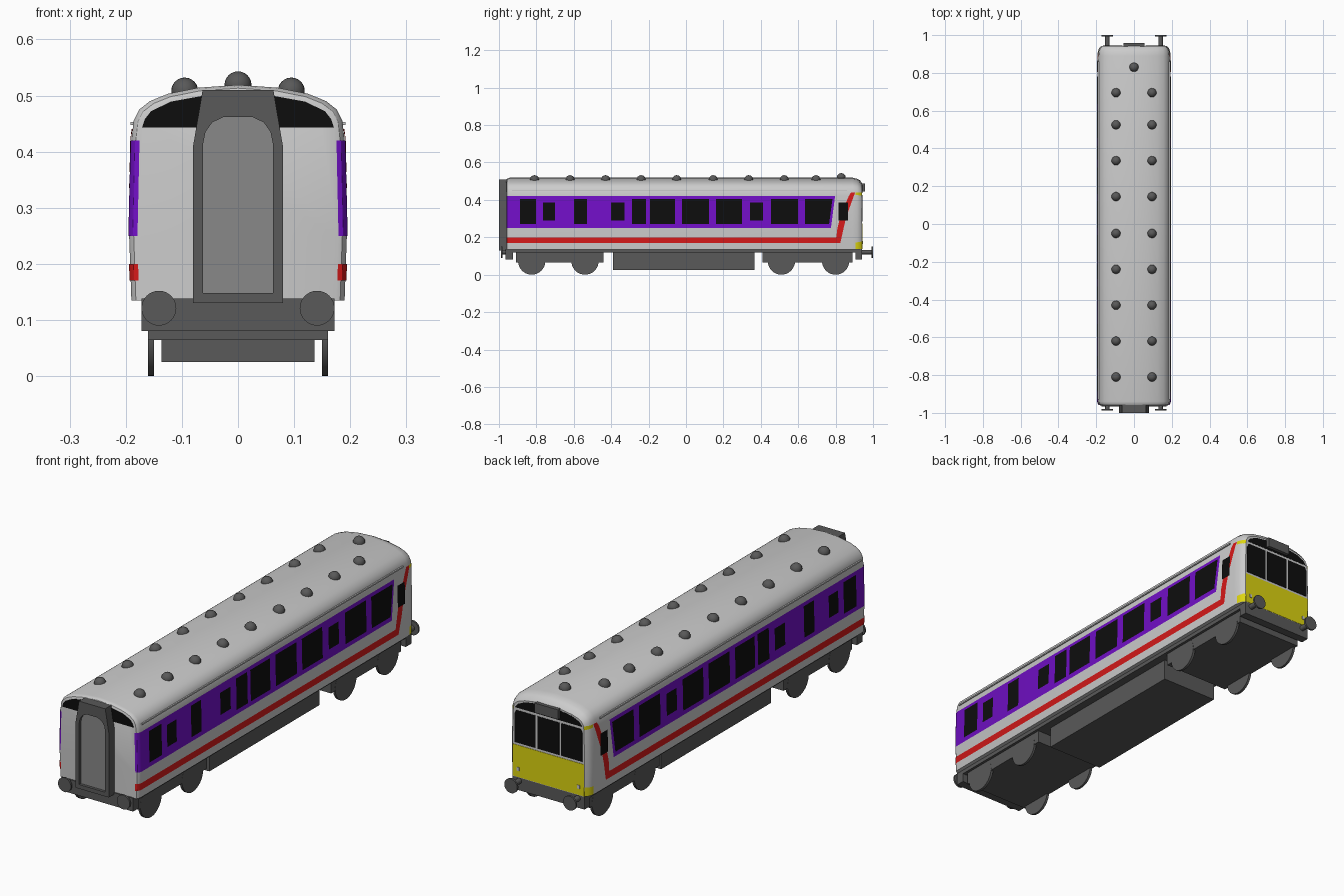
import bpy, bmesh, math

if "Cube" in bpy.data.objects:
    bpy.data.objects.remove(bpy.data.objects["Cube"])

def material(name, r, g, b):
    m = bpy.data.materials.new(name)
    m.diffuse_color = (r, g, b, 1)
    m.use_nodes = True
    m.node_tree.nodes["Principled BSDF"].inputs["Base Color"].default_value = m.diffuse_color
    return m

DARK = material("dark_grey", .10, .10, .10)
MID = material("mid_grey", .25, .25, .25)
BLACK = material("black_glass", .004, .004, .004)
PURPLE = material("purple", .17, .005, .58)
RED = material("red", .68, .01, .01)
YELLOW = material("yellow", .72, .66, .005)

# half cross-section (x, z) and length stations (y, side inset, roof drop)
PROFILE = [(.190, .135), (.194, .25), (.190, .42), (.186, .455), (.176, .475),
           (.157, .49), (.125, .503), (.07, .514), (0, .519)]
STATIONS = [(-.96, .016, .012), (-.957, .008, .006), (-.95, .003, .002), (-.94, 0, 0),
            (.89, 0, 0), (.915, .003, .006), (.93, .009, .014), (.942, .02, .032)]

def lerp(table, t, col):
    for a, b in zip(table, table[1:]):
        if a[0] <= t <= b[0]:
            return a[col] + (b[col] - a[col]) * (t - a[0]) / (b[0] - a[0])
    return table[0][col] if t < table[0][0] else table[-1][col]

def side_x(y, z):
    width = lerp([(q, p) for p, q in PROFILE], z, 1)
    return width * (1 - lerp(STATIONS, y, 1) / .19)

def finish(bm, name, mat=None, mirror=False):
    me = bpy.data.meshes.new(name)
    bm.to_mesh(me)
    bm.free()
    ob = bpy.data.objects.new(name, me)
    bpy.context.collection.objects.link(ob)
    if mat:
        me.materials.append(mat)
    if mirror:
        ob.modifiers.new("mirror", 'MIRROR')
    return ob

def box(name, x, y, z, mat=None, mirror=False):
    bm = bmesh.new()
    bmesh.ops.create_cube(bm, size=1)
    for v in bm.verts:
        for i, (lo, hi) in enumerate((x, y, z)):
            v.co[i] = lo if v.co[i] < 0 else hi
    return finish(bm, name, mat, mirror)

def cylinder(name, centre, r, length, axis, mat, seg=32):
    bpy.ops.mesh.primitive_cylinder_add(
        vertices=seg, radius=r, depth=length, location=centre,
        rotation=(0, math.pi / 2, 0) if axis == 'x' else (math.pi / 2, 0, 0))
    ob = bpy.context.object
    ob.name = name
    ob.data.materials.append(mat)

# panels that follow the body side; each ribbon is a list of (low, high) (y, z) pairs
def ribbons(name, items, mat, off):
    bm = bmesh.new()
    for pairs in items:
        vs = [[bm.verts.new((side_x(y, z) + off, y, z)) for y, z in p] for p in pairs]
        for a, b in zip(vs, vs[1:]):
            bm.faces.new((a[0], b[0], b[1], a[1]))
    finish(bm, name, mat, True)

def band(y0, y1, z0, z1):
    ys = [y0] + [s[0] for s in STATIONS if y0 < s[0] < y1] + [y1]
    return [((y, z0), (y, z1)) for y in ys]

# flat plate in the x-z plane made from outlines (inner outlines become holes)
def plate(name, outlines, y0, y1, mat=None):
    cu = bpy.data.curves.new(name, 'CURVE')
    cu.dimensions, cu.fill_mode, cu.extrude = '2D', 'BOTH', (y1 - y0) / 2
    for pts in outlines:
        sp = cu.splines.new('POLY')
        sp.points.add(len(pts) - 1)
        for p, (x, z) in zip(sp.points, pts):
            p.co = (x, z, 0, 1)
        sp.use_cyclic_u = True
    ob = bpy.data.objects.new(name, cu)
    bpy.context.collection.objects.link(ob)
    ob.location.y = (y0 + y1) / 2
    ob.rotation_euler.x = math.pi / 2
    bpy.ops.object.select_all(action='DESELECT')
    ob.select_set(True)
    bpy.context.view_layer.objects.active = ob
    bpy.ops.object.convert(target='MESH')
    if mat:
        ob.data.materials.clear()
        ob.data.materials.append(mat)

def sym(half):
    return half + [(-x, z) for x, z in reversed(half)]

def rect(x0, x1, z0, z1):
    return [(x0, z0), (x1, z0), (x1, z1), (x0, z1)]

# body shell with rounded ends
bm = bmesh.new()
rings = []
for y, ix, iz in STATIONS:
    half = [(x * (1 - ix / .19), z - iz * max(0, z - .42) / .1) for x, z in PROFILE]
    loop = half + [(-x, z) for x, z in reversed(half[:-1])]
    rings.append([bm.verts.new((x, y, z)) for x, z in loop])
for a, b in zip(rings, rings[1:]):
    for i in range(len(a)):
        j = (i + 1) % len(a)
        bm.faces.new((a[i], a[j], b[j], b[i]))
bm.faces.new(rings[0])
bm.faces.new(rings[-1])
bmesh.ops.recalc_face_normals(bm, faces=bm.faces)
finish(bm, "body_shell")

# side livery
purple = band(-.96, .775, .25, .42) + [((.797, .42), (.797, .42001))]
ribbons("purple_band", [purple], PURPLE, .0015)
slash = [((.80, .17), (.825, .17)), ((.803, .2), (.832, .2)), ((.81, .25), (.843, .25)),
         ((.825, .31), (.857, .31)), ((.87, .42), (.897, .42)), ((.882, .44), (.905, .44))]
ribbons("red_band", [band(-.96, .802, .17, .2), slash], RED, .002)
ribbons("yellow_cab_corner", [band(.905, .942, .137, .44)], YELLOW, .0015)

# side windows
tall = [(-.888, -.802), (-.60, -.53), (-.29, -.214), (-.193, -.059), (-.021, .123),
        (.16, .30), (.455, .60)]
short = [(-.765, -.70), (-.40, -.33), (.342, .412), (.815, .865)]
wins = [band(a, b, .27, .405) for a, b in tall] + [band(a, b, .29, .385) for a, b in short]
wins.append([((.636, .27), (.636, .405)), ((.765, .27), (.783, .405))])
ribbons("side_windows", wins, BLACK, .0035)
box("gutter", (.183, .192), (-.93, .86), (.447, .453), None, True)

# gangway end
plate("end_top_panel", [sym([(.171, .443), (.166, .458), (.155, .472), (.12, .489), (.06, .500)])],
      -.962, -.955, BLACK)
arch = [(.062, .148), (.062, .415), (.058, .435), (.046, .452), (.025, .462)]
plate("gangway_frame", [sym([(.08, .13), (.08, .41), (.063, .51)]), sym(arch)], -1, -.955, DARK)
plate("gangway_door", [sym(arch)], -.988, -.957, MID)

# cab end
plate("cab_front_panel", [rect(-.171, .171, .137, .275)], .935, .9435, YELLOW)
plate("cab_middle_window", [rect(-.052, .052, .285, .425)], .935, .944, BLACK)
for s in (-1, 1):
    plate("cab_side_window", [[(s * .062, .285), (s * .163, .285), (s * .163, .41),
                              (s * .155, .425), (s * .062, .425)]], .935, .944, BLACK)
    plate("cab_marker_lamp", [rect(s * .145 - .006, s * .145 + .006, .165, .18)], .94, .946)
plate("cab_top_panel", [sym([(.162, .436), (.145, .455), (.11, .470), (.05, .479)])],
      .935, .943, BLACK)
box("destination_box", (-.056, .056), (.92, .957), (.445, .487), DARK)

# roof vents
def vent(x, y, z):
    bpy.ops.mesh.primitive_uv_sphere_add(segments=20, ring_count=12, radius=.024, location=(x, y, z))
    bpy.context.object.name = "roof_vent"
    bpy.context.object.data.materials.append(DARK)

for y in (.695, .525, .335, .145, -.05, -.24, -.43, -.62, -.81):
    for x in (-.095, .095):
        vent(x, y, .508)
vent(0, .83, .519)

# underframe, bogies and wheels
box("underframe", (-.172, .172), (-.955, .93), (.118, .138), DARK)
box("equipment_box", (-.136, .136), (-.39, .365), (.025, .125), DARK)
for name, y0, y1 in (("front_beam", -.965, -.925), ("rear_beam", .905, .942)):
    box(name, (-.172, .172), (y0, y1), (.08, .138), DARK)
for y0, y1, axles in ((-.91, -.44, (-.825, -.54)), (.41, .89, (.51, .80))):
    box("bogie", (-.16, .16), (y0, y1), (.064, .125), DARK)
    for y in axles:
        for x in (-.155, .155):
            cylinder("wheel", (x, y, .073), .073, .011, 'x', DARK)

# buffers
for x in (-.141, .141):
    for s, tip in ((-1, .988), (1, 1.0)):
        cylinder("buffer_head", (x, s * (tip - .004), .121), .031, .008, 'y', DARK)
        cylinder("buffer_shaft", (x, s * (tip + .93) / 2, .121), .012, tip - .935, 'y', DARK, 16)

# smooth shading with sharp edges kept
bpy.ops.object.select_all(action='SELECT')
bpy.context.view_layer.objects.active = bpy.data.objects["body_shell"]
bpy.ops.object.shade_smooth_by_angle(angle=math.radians(32))
